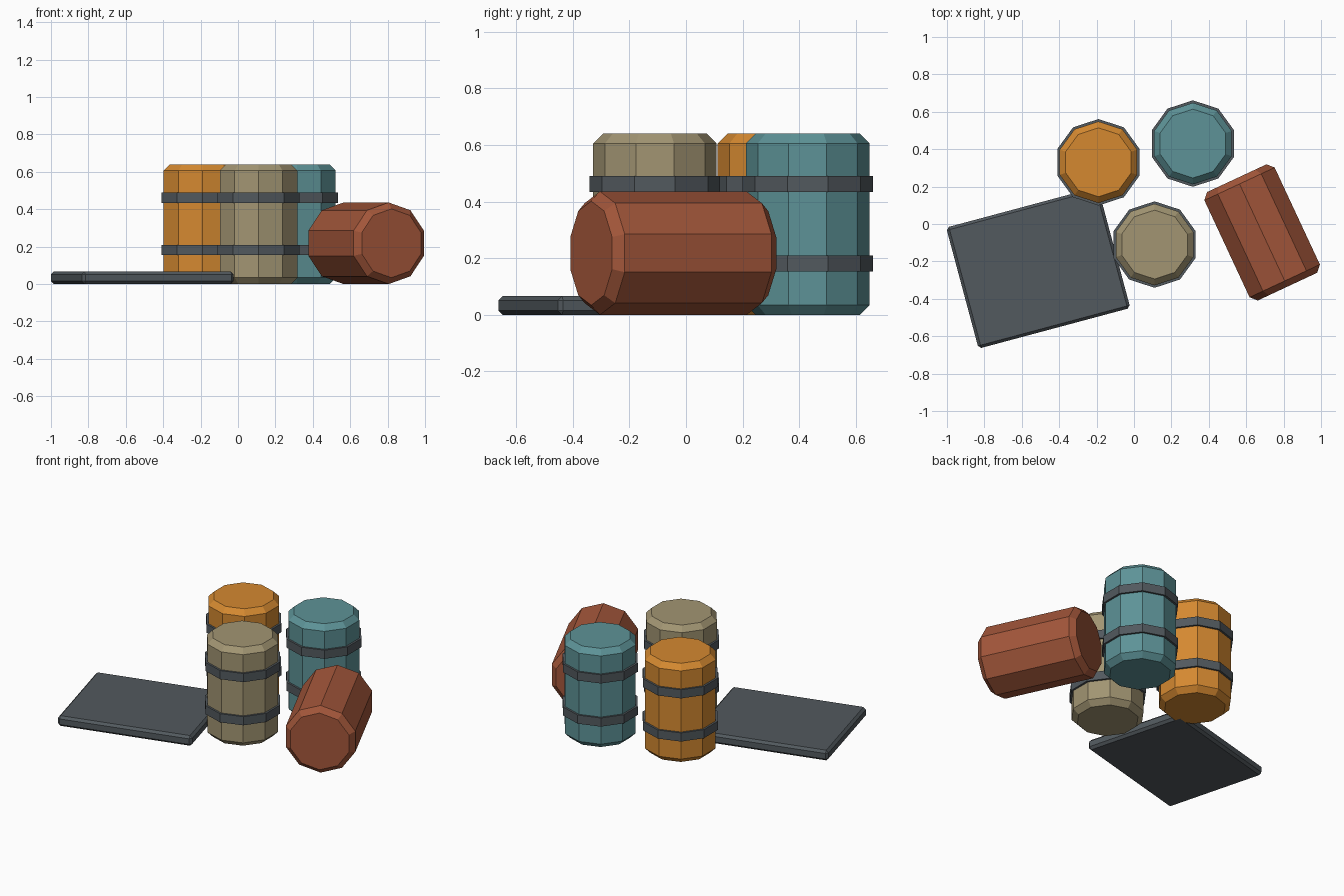
import bpy, bmesh, math
from mathutils import Matrix

cube = bpy.data.objects.get("Cube")
if cube:
    bpy.data.objects.remove(cube, do_unlink=True)


def make_material(name, rgb):
    mat = bpy.data.materials.new(name)
    mat.use_nodes = True
    color = (*rgb, 1.0)
    mat.diffuse_color = color
    mat.node_tree.nodes["Principled BSDF"].inputs["Base Color"].default_value = color
    return mat


orange = make_material("orange", (0.66, 0.25, 0.03))
tan = make_material("tan", (0.36, 0.30, 0.17))
teal = make_material("teal", (0.11, 0.29, 0.31))
rust = make_material("rust red", (0.36, 0.093, 0.042))
steel = make_material("dark steel", (0.084, 0.10, 0.112))

SIDES, HEIGHT, RADIUS, CHAMFER = 10, 0.64, 0.218, 0.034


def add_object(name, bm, mat):
    bmesh.ops.recalc_face_normals(bm, faces=bm.faces)
    mesh = bpy.data.meshes.new(name)
    bm.to_mesh(mesh)
    bm.free()
    mesh.materials.append(mat)
    obj = bpy.data.objects.new(name, mesh)
    bpy.context.collection.objects.link(obj)
    return obj


def lathe(name, profile, mat):
    """Closed flat-sided solid from (radius, height) rings, one corner facing front."""
    bm = bmesh.new()
    rings = []
    for r, z in profile:
        angles = [math.tau * i / SIDES - math.pi / 2 for i in range(SIDES)]
        rings.append([bm.verts.new((r * math.cos(a), r * math.sin(a), z)) for a in angles])
    for low, high in zip(rings, rings[1:]):
        for i in range(SIDES):
            j = (i + 1) % SIDES
            bm.faces.new((low[i], low[j], high[j], high[i]))
    bm.faces.new(rings[0][::-1])
    bm.faces.new(rings[-1])
    return add_object(name, bm, mat)


def barrel_body(name, mat):
    half = HEIGHT / 2
    return lathe(name, [(RADIUS - CHAMFER, -half), (RADIUS, -half + CHAMFER),
                        (RADIUS, half - CHAMFER), (RADIUS - CHAMFER, half)], mat)


# Standing barrels, each with two hoops
for label, mat, x, y in (("orange", orange, -0.19, 0.33),
                         ("tan", tan, 0.11, -0.11),
                         ("teal", teal, 0.315, 0.43)):
    body = barrel_body(label + "_barrel", mat)
    body.location = (x, y, HEIGHT / 2)
    for level, z in (("lower", 0.182), ("upper", 0.462)):
        hoop = lathe(f"{label}_barrel_{level}_hoop", [(0.231, -0.028), (0.231, 0.028)], steel)
        hoop.location = (x, y, z)

# Barrel lying on its side
fallen = barrel_body("fallen_barrel", rust)
fallen.rotation_euler = (math.pi / 2, 0, math.radians(25))
fallen.location = (0.685, -0.045, RADIUS)

# Flat slab with chamfered edges
bm = bmesh.new()
bmesh.ops.create_cube(bm, size=1, matrix=Matrix.Diagonal((0.84, 0.67, 0.066, 1)))
bmesh.ops.bevel(bm, geom=bm.edges[:], offset=0.015, segments=1, affect='EDGES')
slab = add_object("ground_slab", bm, steel)
slab.rotation_euler.z = math.radians(15)
slab.location = (-0.512, -0.234, 0.033)
